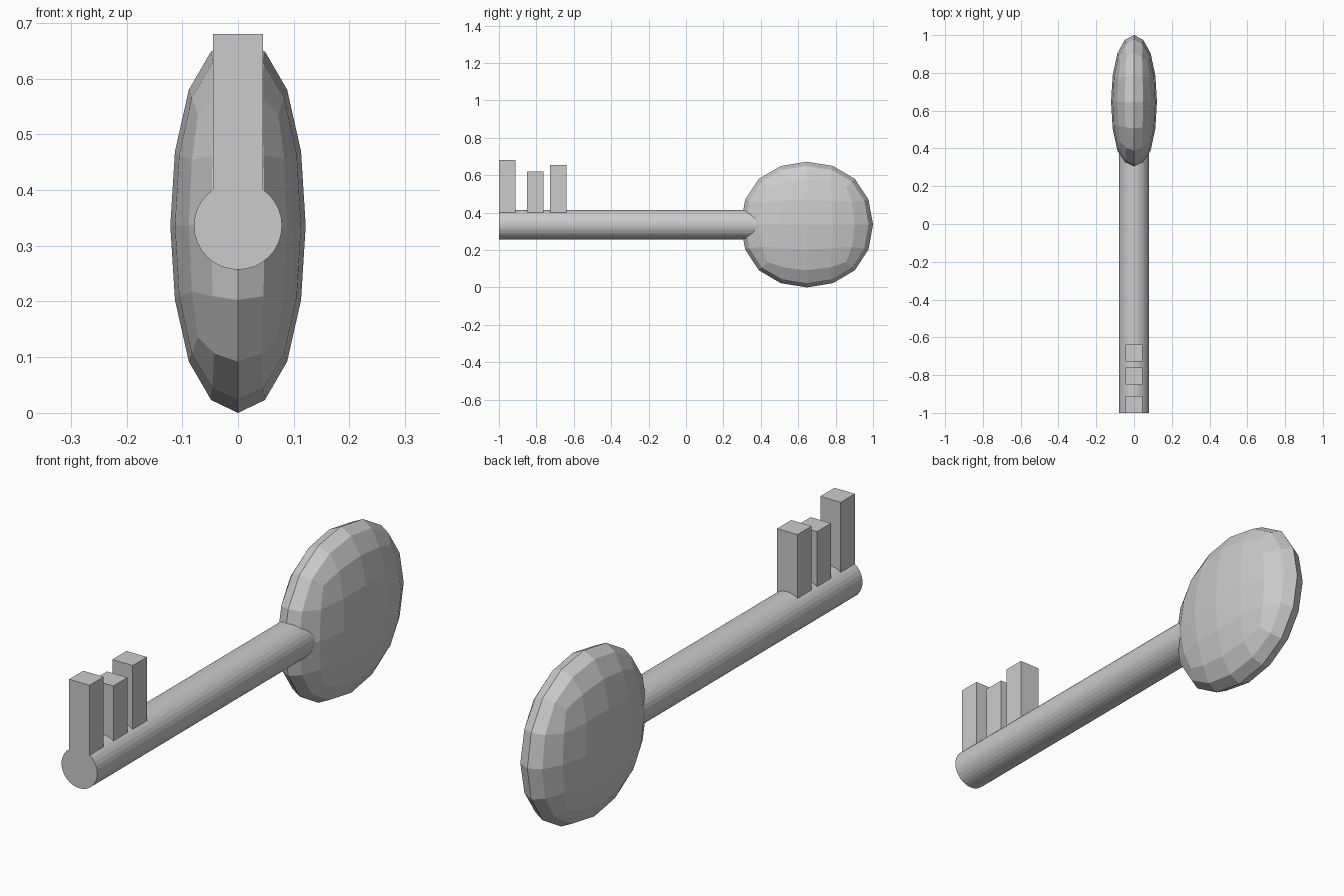
import bpy
import math

if "Cube" in bpy.data.objects:
    bpy.data.objects.remove(bpy.data.objects["Cube"])

AXIS_Z = 0.336      # height of the shaft axis


def apply_transform(obj):
    bpy.ops.object.transform_apply(location=False, rotation=True, scale=True)
    return obj


def box(name, y0, y1, z0, z1, width):
    bpy.ops.mesh.primitive_cube_add(size=1, location=(0, (y0 + y1) / 2, (z0 + z1) / 2))
    obj = bpy.context.object
    obj.name = name
    obj.scale = (width, y1 - y0, z1 - z0)
    return apply_transform(obj)


# Key head: a cube subdivided into a faceted ball, then flattened to size
bpy.ops.mesh.primitive_cube_add(size=2, location=(0, 0.646, AXIS_Z))
head = bpy.context.object
head.name = "key_head"
sub = head.modifiers.new("rounding", 'SUBSURF')
sub.levels = sub.render_levels = 2
bpy.ops.object.modifier_apply(modifier=sub.name)
head.dimensions = (0.243, 0.708, 2 * AXIS_Z)
bpy.context.view_layer.update()
apply_transform(head)

# Shaft: round bar running along y into the head
y_front, y_back = -1.0, 0.45
bpy.ops.mesh.primitive_cylinder_add(
    vertices=32, radius=0.079, depth=y_back - y_front,
    location=(0, (y_front + y_back) / 2, AXIS_Z), rotation=(math.pi / 2, 0, 0))
shaft = bpy.context.object
shaft.name = "key_shaft"
apply_transform(shaft)

# Teeth: three square pegs of different heights, sunk into the shaft
for i, (y, top) in enumerate([(-1.0, 0.68), (-0.85, 0.62), (-0.728, 0.655)], 1):
    box(f"key_tooth_{i}", y, y + 0.089, 0.36, top, 0.09)
